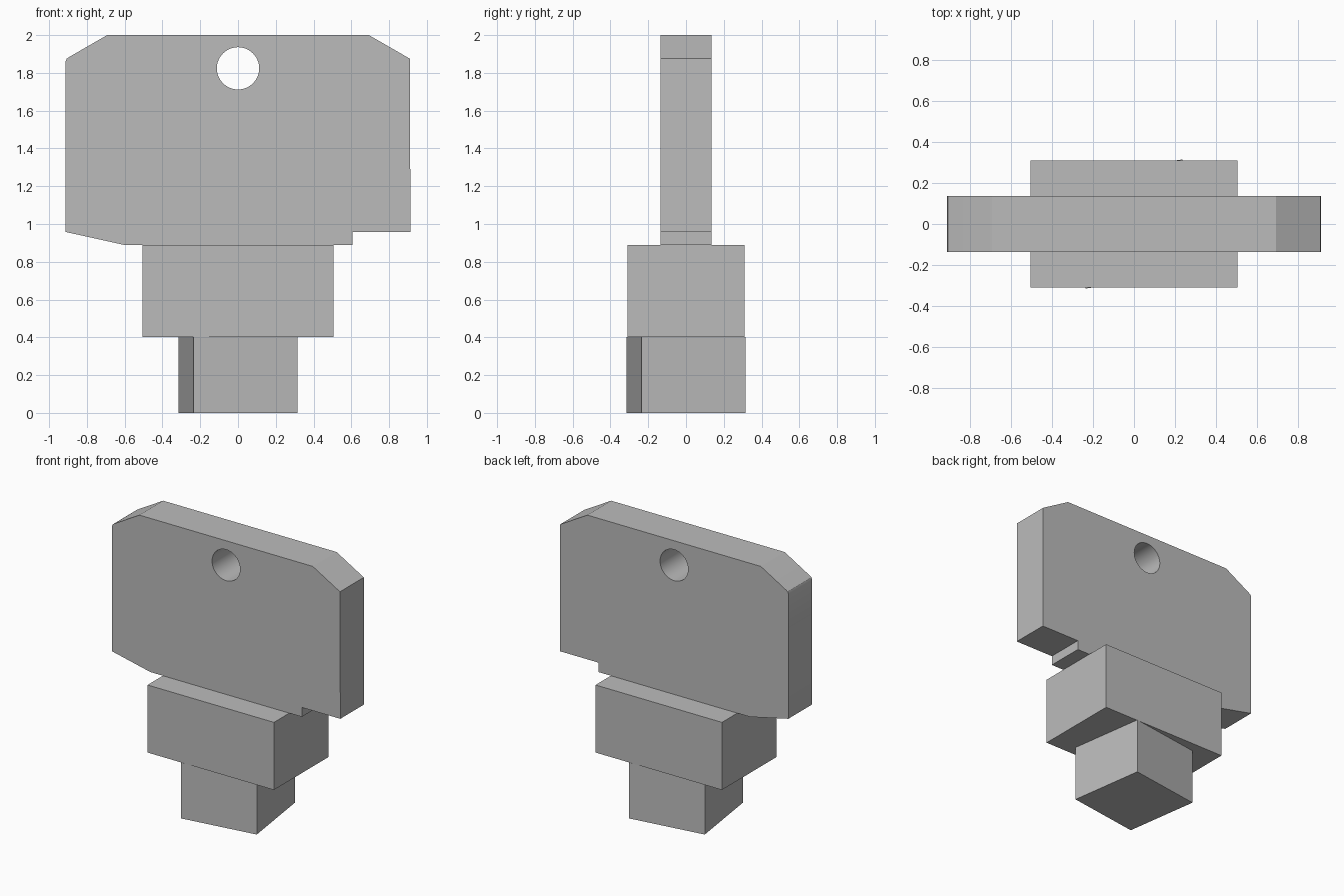
import bpy, bmesh, math

default = bpy.data.objects.get("Cube")
if default:
    bpy.data.objects.remove(default, do_unlink=True)

grey = bpy.data.materials.new("plain_grey")
grey.use_nodes = True
COLOUR = (0.5, 0.5, 0.5, 1)
grey.diffuse_color = COLOUR
grey.node_tree.nodes["Principled BSDF"].inputs["Base Color"].default_value = COLOUR


def prism(name, outline, depth, axis):
    """Extrude a closed outline along z, or along y when it is drawn in x and z."""
    bm = bmesh.new()
    if axis == "y":
        verts = [bm.verts.new((x, -depth / 2, z)) for x, z in outline]
        shift = (0, depth, 0)
    else:
        verts = [bm.verts.new((x, y, 0)) for x, y in outline]
        shift = (0, 0, depth)
    face = bm.faces.new(verts)
    top = bmesh.ops.extrude_face_region(bm, geom=[face], use_keep_orig=True)
    moved = [v for v in top["geom"] if isinstance(v, bmesh.types.BMVert)]
    bmesh.ops.translate(bm, verts=moved, vec=shift)
    bmesh.ops.recalc_face_normals(bm, faces=bm.faces)
    mesh = bpy.data.meshes.new(name)
    bm.to_mesh(mesh)
    bm.free()
    mesh.materials.append(grey)
    obj = bpy.data.objects.new(name, mesh)
    bpy.context.collection.objects.link(obj)
    return obj


def rectangle(half_x, half_y):
    return [(-half_x, -half_y), (half_x, -half_y), (half_x, half_y), (-half_x, half_y)]


# Grip plate with a stepped foot and chamfered shoulders, the left one slightly rounded
plate = prism("grip_plate", [
    (-0.606, 0.89), (0.606, 0.89), (0.606, 0.958), (0.913, 0.958),
    (0.910, 1.875), (0.693, 2.0), (-0.693, 2.0),
    (-0.894, 1.884), (-0.907, 1.875), (-0.913, 1.86), (-0.913, 0.958),
], 0.272, "y")

# Round hole through the plate
bpy.ops.mesh.primitive_cylinder_add(vertices=64, radius=0.112, depth=1,
                                    location=(0, 0, 1.824), rotation=(math.pi / 2, 0, 0))
cutter = bpy.context.object
cutter.name = "hole_cutter"
cutter.data.materials.append(grey)
cut = plate.modifiers.new("hole", "BOOLEAN")
cut.operation = "DIFFERENCE"
cut.solver = "EXACT"
cut.object = cutter
bpy.context.view_layer.objects.active = plate
bpy.ops.object.select_all(action="DESELECT")
plate.select_set(True)
bpy.ops.object.modifier_apply(modifier=cut.name)
bpy.data.objects.remove(cutter, do_unlink=True)
bpy.ops.object.shade_smooth_by_angle(angle=math.radians(25))

# Wide block under the plate
block = prism("middle_block", rectangle(0.505, 0.311), 0.488, "z")
block.location.z = 0.402

# Square stem, turned slightly about its axis
stem = prism("square_stem", rectangle(0.278, 0.278), 0.402, "z")
stem.rotation_euler.z = math.radians(8.2)
